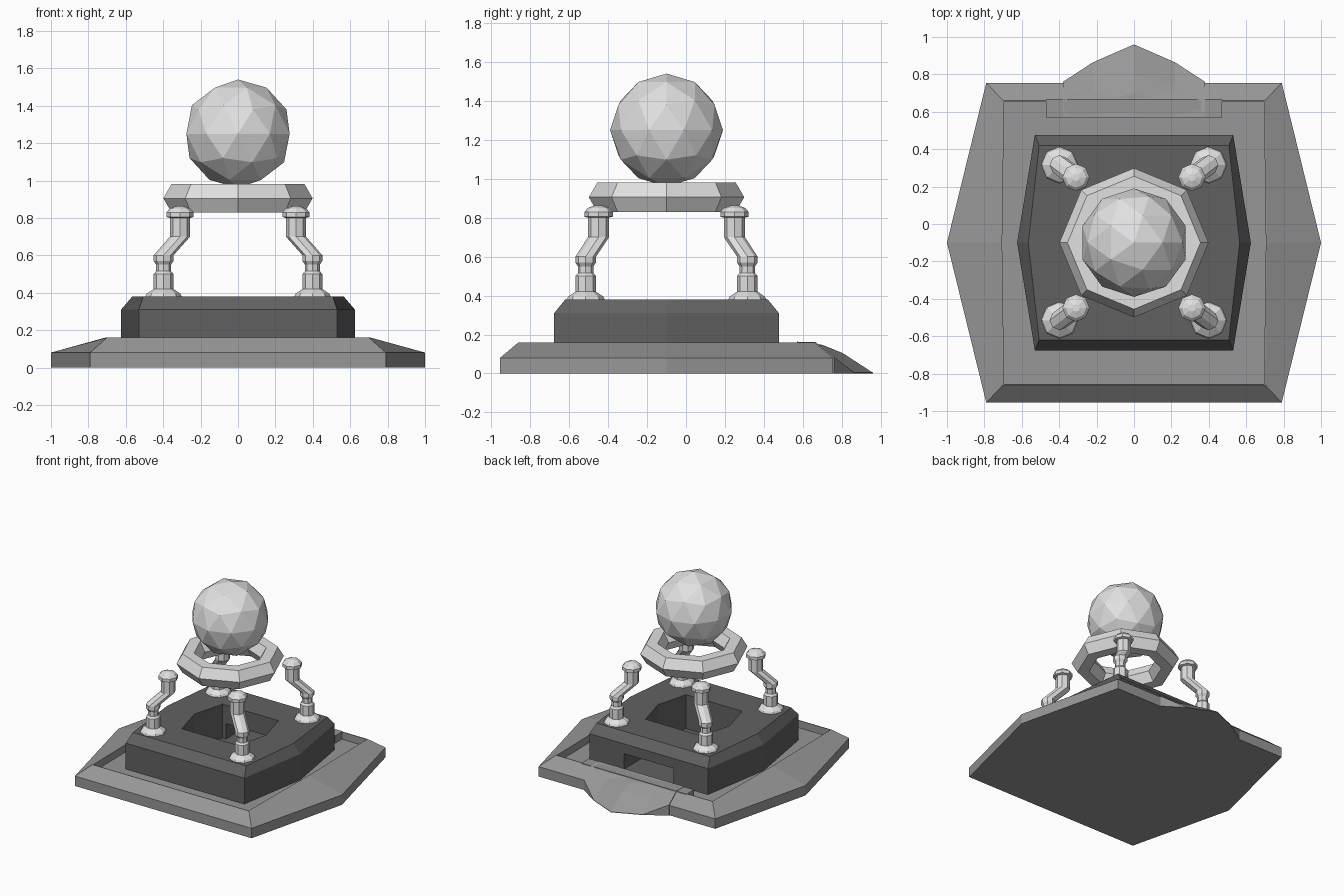
import bpy, bmesh, math
from mathutils import Matrix

cube = bpy.data.objects.get("Cube")
if cube:
    bpy.data.objects.remove(cube, do_unlink=True)

CY = -0.1  # depth of the shared centre line


def material(name, value):
    m = bpy.data.materials.new(name)
    m.use_nodes = True
    col = (value, value, value, 1)
    m.diffuse_color = col
    bsdf = next(n for n in m.node_tree.nodes if n.type == 'BSDF_PRINCIPLED')
    bsdf.inputs["Base Color"].default_value = col
    return m


PALE = material("pale stone", 0.75)
MID = material("mid grey stone", 0.31)
DARK = material("dark grey stone", 0.12)


def finish(name, bm, mat):
    bmesh.ops.recalc_face_normals(bm, faces=bm.faces)
    mesh = bpy.data.meshes.new(name)
    bm.to_mesh(mesh)
    bm.free()
    mesh.materials.append(mat)
    obj = bpy.data.objects.new(name, mesh)
    bpy.context.collection.objects.link(obj)
    return obj


def loft(name, rings, mat, loop=False):
    """Skin a stack of closed rings; cap the ends or join last to first."""
    bm = bmesh.new()
    vs = [[bm.verts.new(p) for p in r] for r in rings]
    n = len(vs[0])
    pairs = list(zip(vs, vs[1:])) + ([(vs[-1], vs[0])] if loop else [])
    for a, b in pairs:
        for i in range(n):
            j = (i + 1) % n
            bm.faces.new((a[i], a[j], b[j], b[i]))
    if not loop:
        bm.faces.new(vs[0])
        bm.faces.new(vs[-1])
    return finish(name, bm, mat)


def hexagon(corner_x, side_x, half_y, z):
    """Six-sided outline with its points on the left and right."""
    return [(x, CY + y, z) for x, y in (
        (-corner_x, -half_y), (corner_x, -half_y), (side_x, 0),
        (corner_x, half_y), (-corner_x, half_y), (-side_x, 0))]


def circle(x, y, z, r, n):
    return [(x + r * math.cos(math.tau * i / n),
             y + r * math.sin(math.tau * i / n), z) for i in range(n)]


def box(name, x, y, z, mat):
    rings = [[(x[0], y[0], h), (x[1], y[0], h), (x[1], y[1], h), (x[0], y[1], h)]
             for h in z]
    return loft(name, rings, mat)


# Base tray with a sharp raised rim
loft("base_tray", [
    hexagon(0.79, 1.0, 0.855, 0),
    hexagon(0.79, 1.0, 0.855, 0.08),
    hexagon(0.70, 0.71, 0.76, 0.16),
    hexagon(0.695, 0.705, 0.755, 0.16),
    hexagon(0.695, 0.705, 0.755, 0.10)], MID)

# Landing behind the plinth
box("landing", (-0.47, 0.47), (0.57, 0.665), (0.09, 0.16), MID)

# Fan-shaped entrance ramp: matching columns from landing to ground
columns = []
for x in (-0.38, -0.22, 0, 0.22, 0.38):
    front = 0.96 - 0.2 * abs(x) / 0.38 + (0.02 if abs(x) == 0.22 else 0)
    crease = 0.60 + 0.10 * (1 - abs(x) / 0.38)
    edge = abs(x) > 0.3
    columns.append([
        (x, 0.57, 0), (x, 0.57, 0.163), (x, crease, 0.162 if edge else 0.147),
        (x, crease + 0.4 * (front - crease), 0.162 if edge else 0.105),
        (x, front, 0.085 if edge else 0.004), (x, front, 0)])
loft("ramp", columns, MID)

# Plinth with a six-sided pocket
plinth = loft("plinth", [
    hexagon(0.53, 0.625, 0.577, 0.09),
    hexagon(0.53, 0.625, 0.577, 0.31),
    hexagon(0.507, 0.565, 0.52, 0.38),
    hexagon(0.25, 0.32, 0.26, 0.38),
    hexagon(0.25, 0.32, 0.26, 0.09)], DARK, loop=True)

# Rear doorway into the pocket
cutter = box("doorway_cutter", (-0.22, 0.22), (0.10, 0.54), (0.05, 0.23), DARK)
cutter.hide_render = True
cutter.hide_viewport = True
cutter.display_type = 'WIRE'
cut = plinth.modifiers.new("doorway", 'BOOLEAN')
cut.operation = 'DIFFERENCE'
cut.solver = 'EXACT'
cut.object = cutter

# Dark floors of pocket and doorway
loft("pocket_floor", [hexagon(0.25, 0.32, 0.26, z) for z in (0.099, 0.106)], DARK)
box("doorway_floor", (-0.22, 0.22), (0.16, 0.475), (0.099, 0.106), DARK)

# Four bent posts: share of the inward shift, height, radius
POST = [(0, 0.38, 0.098), (0, 0.395, 0.09), (0, 0.42, 0.053), (0, 0.50, 0.053),
        (0, 0.515, 0.04), (0, 0.55, 0.04), (0, 0.57, 0.053), (0, 0.60, 0.053),
        (1, 0.70, 0.054), (1, 0.80, 0.054), (1, 0.805, 0.073),
        (1, 0.83, 0.073), (1, 0.85, 0.055), (1, 0.863, 0.02)]
for sx, side in ((-1, "right"), (1, "left")):
    for sy, end in ((-1, "front"), (1, "back")):
        rings = [circle(sx * (0.398 - 0.088 * t), CY + sy * (0.415 - 0.066 * t), z, r, 8)
                 for t, z, r in POST]
        loft(f"{end}_{side}_post", rings, PALE)

# Eight-sided ring with a six-sided section
loft("ring", [circle(0, CY, 0.905 + 0.087 * math.sin(math.tau * k / 6),
                     0.312 + 0.087 * math.cos(math.tau * k / 6), 8)
              for k in range(6)], PALE, loop=True)

# Faceted orb
bm = bmesh.new()
bmesh.ops.create_icosphere(bm, subdivisions=2, radius=0.29,
                           matrix=Matrix.Translation((0, CY, 1.25)))
finish("orb", bm, PALE)
